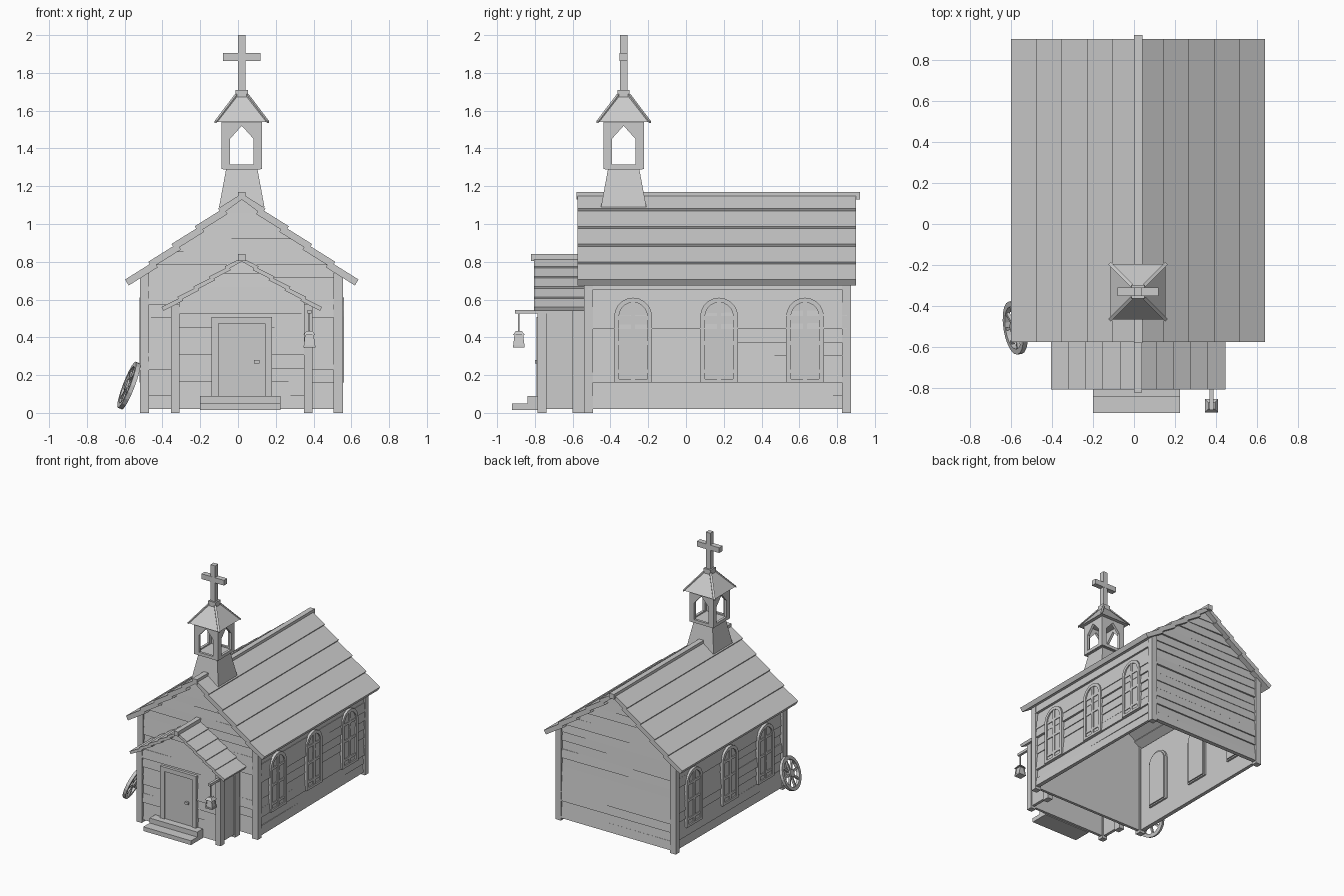
import bpy, bmesh, random
from math import sin, cos, pi, radians
from mathutils import Matrix, Vector

if "Cube" in bpy.data.objects:
    bpy.data.objects.remove(bpy.data.objects["Cube"])

random.seed(4)
CX = 0.02                       # building axis
TY = -0.33                      # tower centre


def finish(name, bm, M=Matrix()):
    bmesh.ops.transform(bm, matrix=M, verts=bm.verts)
    bmesh.ops.recalc_face_normals(bm, faces=bm.faces)
    me = bpy.data.meshes.new(name)
    bm.to_mesh(me)
    bm.free()
    ob = bpy.data.objects.new(name, me)
    bpy.context.collection.objects.link(ob)
    return ob


def facing(x, y, ang, z=0):
    """Local (u, up, outward) frame; ang 0 faces the front, 90 the right."""
    return Matrix.Translation((x, y, z)) @ Matrix.Rotation(radians(ang), 4, 'Z') @ Matrix.Rotation(pi / 2, 4, 'X')


def add_loft(bm, a, b):
    va, vb = [bm.verts.new(p) for p in a], [bm.verts.new(p) for p in b]
    n = len(a)
    bm.faces.new(va)
    bm.faces.new(vb)
    for i in range(n):
        j = (i + 1) % n
        bm.faces.new((va[i], va[j], vb[j], vb[i]))


def add_prism(bm, pts, d0, d1):
    add_loft(bm, [(u, v, d0) for u, v in pts], [(u, v, d1) for u, v in pts])


def add_ring(bm, outer, inner, d0, d1):
    n = len(outer)
    L = [[bm.verts.new((u, v, d)) for u, v in p] for p, d in
         ((outer, d0), (outer, d1), (inner, d1), (inner, d0))]
    for k in range(4):
        for i in range(n):
            j = (i + 1) % n
            bm.faces.new((L[k][i], L[k][j], L[(k + 1) % 4][j], L[(k + 1) % 4][i]))


def rect(u0, u1, v0, v1):
    return [(u0, v0), (u1, v0), (u1, v1), (u0, v1)]


def box(name, x0, x1, y0, y1, z0, z1):
    bm = bmesh.new()
    add_loft(bm, [(x, y, z0) for x, y in rect(x0, x1, y0, y1)], [(x, y, z1) for x, y in rect(x0, x1, y0, y1)])
    return finish(name, bm)


def frustum(name, x, y, z0, z1, h0, h1):
    bm = bmesh.new()
    add_loft(bm, [(x + a, y + b, z0) for a, b in rect(-h0, h0, -h0, h0)],
             [(x + a, y + b, z1) for a, b in rect(-h1, h1, -h1, h1)])
    return finish(name, bm)


def board_wall(name, M, width, z1, pitch=0.07):
    """Rough boards, each a little skewed outward at one end or the other."""
    bm = bmesh.new()
    n = round((z1 - 0.02) / pitch)
    h = (z1 - 0.02) / n
    for i in range(n):
        v0, v1 = 0.02 + i * h, 0.02 + (i + 1) * h
        p = [(-width(v0), v0), (width(v0), v0), (width(v1), v1), (-width(v1), v1)]
        l, r = random.uniform(-0.009, 0.007), random.uniform(-0.009, 0.007)
        out = [l + 0.004, r + 0.004, r - 0.003, l - 0.003]
        add_loft(bm, [(u, v, -0.025) for u, v in p], [(u, v, d) for (u, v), d in zip(p, out)])
    return finish(name, bm, M)


def plank_roof(name, edge, z, du, dz, ang, thick, y0, y1):
    """Five overlapping planks per side, stepping up from the eave."""
    bm = bmesh.new()
    a = radians(ang)
    for s in (-1, 1):
        for i in range(5):
            u, v = edge - du * i, z + dz * i
            ln = min(u, du * 1.25) / cos(a)
            p = [(u, v), (u - ln * cos(a), v + ln * sin(a))]
            p += [(q[0] - thick * sin(a), q[1] - thick * cos(a)) for q in reversed(p)]
            add_prism(bm, [(s * max(q, 0), w) for q, w in p], -y1, -y0)
    return finish(name, bm, facing(CX, 0, 0))


# Main hall: corner posts, boarded walls and roof
for px in (-0.52, 0.505):
    for py in (-0.54, 0.825):
        box("corner_post", px, px + 0.05, py, py + 0.048, 0, 0.74)
gable = lambda v: max(0.002, min(0.525, 0.598 - (v - 0.674) / 0.764))
board_wall("front_wall", facing(CX, -0.527, 0), gable, 1.13)
board_wall("back_wall", facing(CX, 0.86, 180), gable, 1.13)
for ang, x in ((90, 0.545), (-90, -0.505)):
    board_wall("side_wall", facing(x, 0.167, ang), lambda v: 0.685, 0.725)
plank_roof("main_roof", 0.618, 0.706, 0.123, 0.094, 32, 0.037, -0.575, 0.90)
box("main_ridge", CX - 0.021, CX + 0.021, -0.58, 0.92, 1.13, 1.17)

# Arched windows, three on each side
def arch(w, v0, spring=0.51):
    return [(-w, v0), (w, v0)] + [(w * cos(pi * k / 10), spring + w * sin(pi * k / 10)) for k in range(11)]


for ang, x in ((90, 0.545), (-90, -0.505)):
    for y in (-0.28, 0.175, 0.63):
        M = facing(x, y, ang)
        bm = bmesh.new()
        add_ring(bm, arch(0.1, 0.16), arch(0.075, 0.18), -0.04, 0.017)
        add_prism(bm, rect(-0.011, 0.011, 0.17, 0.59), -0.03, 0.014)
        for v in (0.22, 0.37, 0.503):
            add_prism(bm, rect(-0.08, 0.08, v - 0.01, v + 0.01), -0.03, 0.013)
        finish("window_frame", bm, M)
        bm = bmesh.new()
        add_prism(bm, arch(0.085, 0.17), -0.05, 0.007)
        finish("window_pane", bm, M)

# Porch
for s in (-1, 1):
    px = CX + s * 0.352
    box("porch_post", px - 0.023, px + 0.023, -0.785, -0.738, 0, 0.575)
    box("porch_back_post", px - 0.023, px + 0.023, -0.6, -0.54, 0, 0.575)
    box("porch_side_wall", px - 0.012, px + 0.012, -0.75, -0.55, 0.02, 0.575)
porch_gable = lambda v: max(0.002, min(0.35, 0.41 - (v - 0.54) / 0.65))
board_wall("porch_front_wall", facing(CX, -0.77, 0), porch_gable, 0.81)
plank_roof("porch_roof", 0.425, 0.56, 0.084, 0.054, 27, 0.022, -0.805, -0.53)
box("porch_ridge", CX - 0.019, CX + 0.019, -0.82, -0.53, 0.803, 0.84)

# Door, frame, latch and steps
bm = bmesh.new()
add_ring(bm, rect(-0.16, 0.16, 0.07, 0.508), rect(-0.122, 0.122, 0.08, 0.472), -0.02, 0.022)
finish("door_frame", bm, facing(CX, -0.77, 0))
box("door", CX - 0.124, CX + 0.124, -0.783, -0.76, 0.08, 0.474)
box("door_latch", 0.085, 0.113, -0.80, -0.78, 0.262, 0.281)
box("lower_step", -0.2, 0.225, -0.92, -0.77, 0.016, 0.05)
box("upper_step", -0.2, 0.225, -0.84, -0.77, 0.05, 0.09)

# Lantern on its bracket
LX, LY = 0.378, -0.885
box("lantern_bracket", LX - 0.01, LX + 0.01, -0.905, -0.73, 0.525, 0.545)
box("lantern_rod", LX - 0.004, LX + 0.004, LY - 0.004, LY + 0.004, 0.425, 0.53)
frustum("lantern_cap", LX, LY, 0.412, 0.433, 0.032, 0.016)
frustum("lantern_glass", LX, LY, 0.355, 0.415, 0.026, 0.018)
frustum("lantern_base", LX, LY, 0.345, 0.357, 0.031, 0.031)
bm = bmesh.new()
for a, b in rect(-1, 1, -1, 1):
    q = rect(-0.003, 0.003, -0.003, 0.003)
    add_loft(bm, [(LX + a * 0.027 + u, LY + b * 0.027 + v, 0.355) for u, v in q],
             [(LX + a * 0.02 + u, LY + b * 0.02 + v, 0.415) for u, v in q])
finish("lantern_bars", bm)

# Bell tower
frustum("tower_base", CX, TY, 1.09, 1.29, 0.12, 0.083)
box("tower_floor", CX - 0.1, CX + 0.1, TY - 0.1, TY + 0.1, 1.288, 1.305)
hole = [(-0.063, 1.315), (0.063, 1.315), (0.063, 1.45), (0, 1.52), (-0.063, 1.45)]
wall = [(-0.107, 1.29), (0.107, 1.29), (0.107, 1.54), (0, 1.54), (-0.107, 1.54)]
for k in range(4):
    bm = bmesh.new()
    add_ring(bm, wall, hole, 0.087, 0.107)
    finish("belfry_wall", bm, facing(CX, TY, 90 * k))
frustum("belfry_roof", CX, TY, 1.54, 1.675, 0.134, 0.03)
bm = bmesh.new()
for a, b in rect(-1, 1, -1, 1):
    side = Vector((-b, a, 0)) * 0.006
    lo, hi = Vector((a * 0.139, b * 0.139, 1.536)), Vector((a * 0.03, b * 0.03, 1.68))
    up, dn = Vector((0, 0, 0.008)), Vector((0, 0, -0.008 + 0.012))
    add_loft(bm, [lo - side, lo + side, lo + side + up, lo - side + up],
             [hi - side - dn, hi + side - dn, hi + side + up, hi - side + up])
finish("belfry_hips", bm, Matrix.Translation((CX, TY, 0)))
box("cross_socket", CX - 0.032, CX + 0.032, TY - 0.032, TY + 0.032, 1.668, 1.71)
box("cross_upright", CX - 0.02, CX + 0.02, TY - 0.02, TY + 0.02, 1.70, 2.0)
box("cross_arm", CX - 0.1, CX + 0.1, TY - 0.021, TY + 0.021, 1.863, 1.905)

# Wagon wheel leaning on the left wall
circle = lambda r, n=20: [(r * cos(2 * pi * k / n), r * sin(2 * pi * k / n)) for k in range(n)]
bm = bmesh.new()
add_ring(bm, circle(0.131), circle(0.104), -0.012, 0.012)
add_prism(bm, circle(0.03, 12), -0.018, 0.018)
for k in range(8):
    c, s = cos(pi * k / 4), sin(pi * k / 4)
    add_prism(bm, [(u * c - v * s, u * s + v * c) for u, v in rect(0.02, 0.11, -0.007, 0.007)], -0.008, 0.008)
finish("wagon_wheel", bm, Matrix.Translation((-0.578, -0.505, 0.145)) @ Matrix.Rotation(radians(9), 4, 'Z')
       @ Matrix.Rotation(radians(21), 4, 'Y') @ facing(0, 0, -90))
